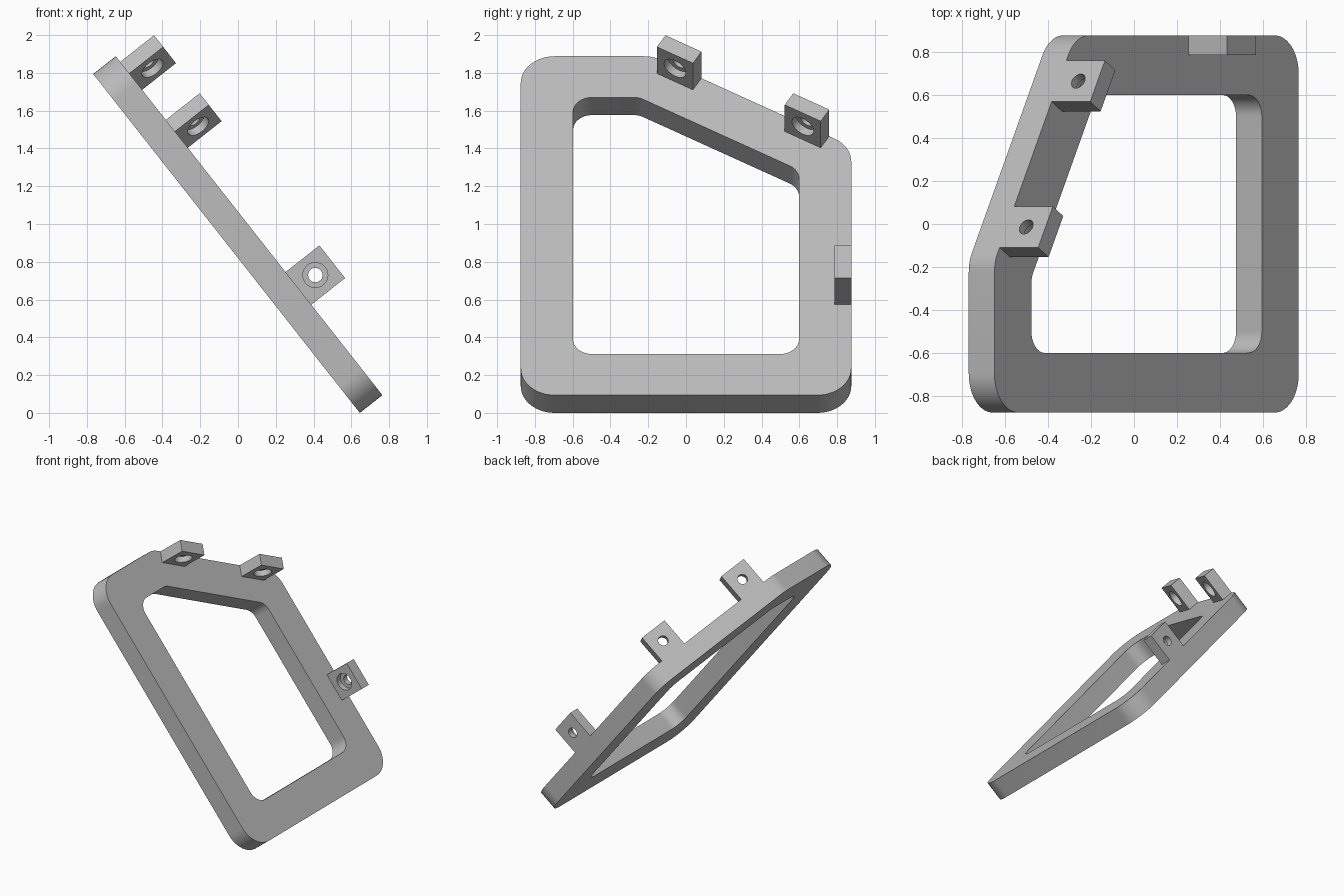
import bpy, bmesh, math
from mathutils import Matrix, Vector

cube = bpy.data.objects.get("Cube")
if cube:
    bpy.data.objects.remove(cube)

grey = bpy.data.materials.new("plain grey")
grey.use_nodes = True
colour = (0.5, 0.5, 0.5, 1)
grey.diffuse_color = colour
grey.node_tree.nodes["Principled BSDF"].inputs["Base Color"].default_value = colour

# Plate axes: local x runs across, local y up the slope, local z through the thickness
TILT = math.radians(51.8)
c, s = math.cos(TILT), math.sin(TILT)
PLATE = Matrix(((0, -c, s, 0.645), (1, 0, 0, 0), (0, s, c, 0), (0, 0, 0, 1)))
HALF, LENGTH, THICK, BORDER = 0.875, 2.283, 0.152, 0.277
SLANT = math.radians(30)
KNEE = -0.175  # where the slanted edge meets the top edge


def ring_solid(name, rings, matrix):
    """Closed tube through equal-length rings; the last joins the first."""
    bm = bmesh.new()
    loops = [[bm.verts.new(p) for p in ring] for ring in rings]
    count = len(loops[0])
    for a, b in zip(loops, loops[1:] + loops[:1]):
        for i in range(count):
            j = (i + 1) % count
            bm.faces.new((a[i], a[j], b[j], b[i]))
    bmesh.ops.recalc_face_normals(bm, faces=bm.faces)
    mesh = bpy.data.meshes.new(name)
    bm.to_mesh(mesh)
    bm.free()
    mesh.materials.append(grey)
    obj = bpy.data.objects.new(name, mesh)
    obj.matrix_world = matrix
    bpy.context.collection.objects.link(obj)
    bpy.ops.object.select_all(action='DESELECT')
    obj.select_set(True)
    bpy.context.view_layer.objects.active = obj
    bpy.ops.object.shade_smooth_by_angle(angle=math.radians(30))


def outline(inset):
    """Corners of the five-sided plate, moved inwards by inset."""
    w, top = HALF - inset, LENGTH - inset
    drop = inset / math.cos(SLANT)
    edge = lambda x: LENGTH - drop - math.tan(SLANT) * (x - KNEE)
    knee = KNEE + (inset - drop) / math.tan(SLANT)
    return [Vector(p) for p in ((-w, inset), (w, inset), (w, edge(w)), (knee, top), (-w, top))]


def fillet(points, radius, steps=12):
    """Round every corner of a convex outline."""
    result = []
    for i, p in enumerate(points):
        a = (p - points[i - 1]).normalized()
        b = (points[(i + 1) % len(points)] - p).normalized()
        turn = math.acos(a.dot(b))
        start = p - a * radius * math.tan(turn / 2)
        normal = Vector((-a.y, a.x))
        for k in range(steps + 1):
            t = turn * k / steps
            result.append(start + radius * (a * math.sin(t) + normal * (1 - math.cos(t))))
    return result


# Sloping frame with a rounded opening
outer, inner = fillet(outline(0), 0.18), fillet(outline(BORDER), 0.1)
at = lambda pts, z: [(p.x, p.y, z) for p in pts]
ring_solid("frame", [at(outer, 0), at(outer, THICK), at(inner, THICK), at(inner, 0)], PLATE)

# Mounting tabs: square blocks, each with a stepped screw hole wide on the inner side
TAB_W, TAB_H, TAB_D = 0.22, 0.228, 0.09
ANGLES = [math.tau * k / 48 for k in range(48)]


def square(y):
    pts = []
    for t in ANGLES:
        m = max(abs(math.cos(t)), abs(math.sin(t)))
        pts.append((TAB_W / 2 * math.cos(t) / m, y, TAB_H / 2 * math.sin(t) / m))
    return pts


def circle(r, y):
    return [(r * math.cos(t), y, r * math.sin(t)) for t in ANGLES]


def tab(name, x, y, turn):
    place = Matrix.Translation((x, y, THICK + TAB_H / 2)) @ Matrix.Rotation(-turn, 4, 'Z')
    rings = [square(0), square(-TAB_D), circle(0.066, -TAB_D), circle(0.066, -TAB_D / 2),
             circle(0.038, -TAB_D / 2), circle(0.038, 0)]
    ring_solid(name, rings, PLATE @ place)


for name, x in (("upper_tab", -0.0135), ("middle_tab", 0.663)):
    tab(name, x, LENGTH - math.tan(SLANT) * (x - KNEE), SLANT)
tab("side_tab", HALF, 0.719, math.pi / 2)
